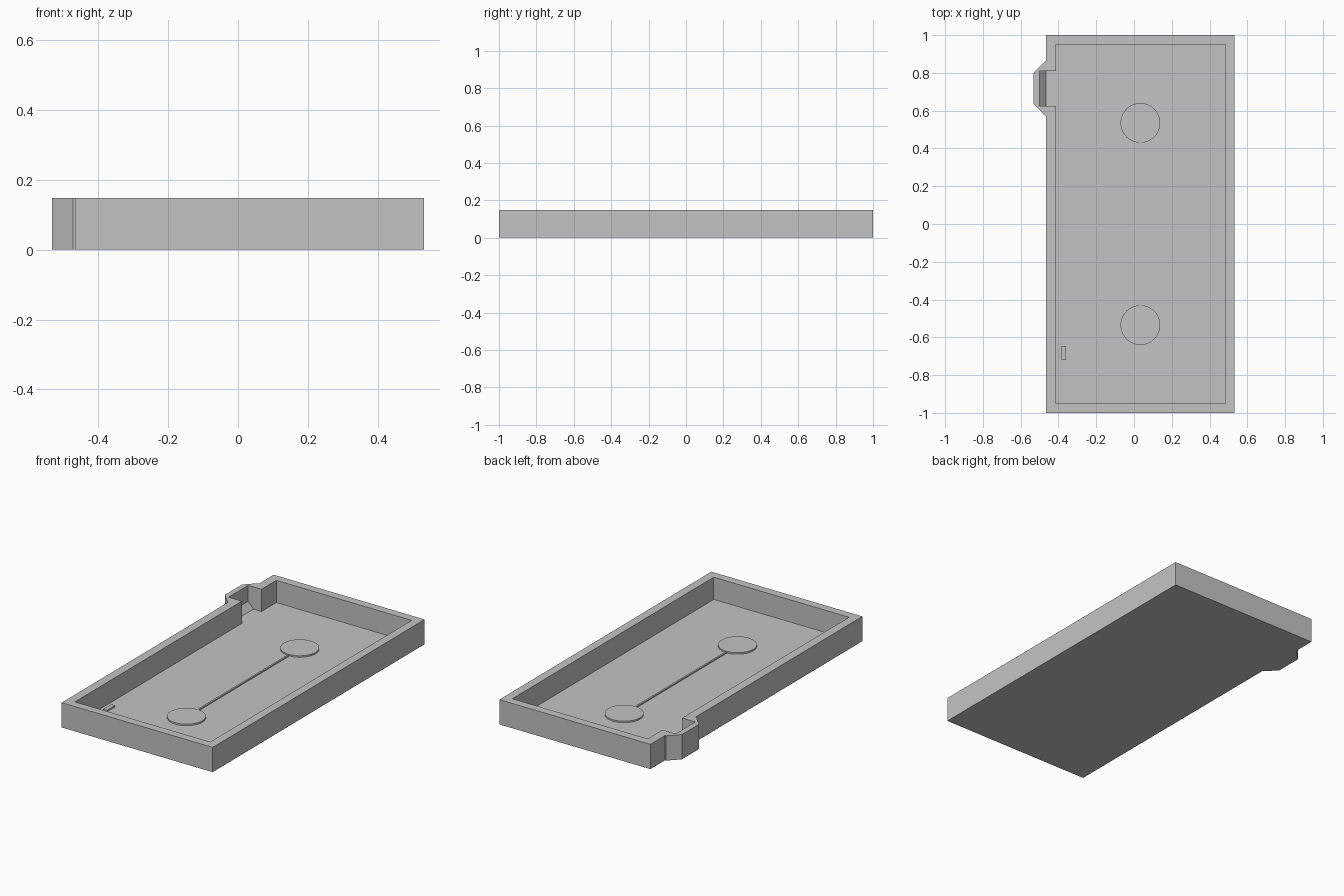
import bpy
import bmesh
from mathutils import Vector

cube = bpy.data.objects.get("Cube")
if cube:
    bpy.data.objects.remove(cube, do_unlink=True)

HEIGHT, FLOOR = 0.148, 0.015
MID_X = 0.034

grey = bpy.data.materials.new("plain grey")
grey.use_nodes = True
colour = (0.55, 0.55, 0.55, 1)
grey.diffuse_color = colour
grey.node_tree.nodes["Principled BSDF"].inputs["Base Color"].default_value = colour


def prism(name, points, push):
    """Extrude a closed outline of 3D points along a vector."""
    bm = bmesh.new()
    face = bm.faces.new([bm.verts.new(p) for p in points])
    new = bmesh.ops.extrude_face_region(bm, geom=[face], use_keep_orig=True)["geom"]
    verts = [g for g in new if isinstance(g, bmesh.types.BMVert)]
    bmesh.ops.translate(bm, verts=verts, vec=Vector(push))
    bmesh.ops.recalc_face_normals(bm, faces=bm.faces)
    mesh = bpy.data.meshes.new(name)
    bm.to_mesh(mesh)
    bm.free()
    mesh.materials.append(grey)
    obj = bpy.data.objects.new(name, mesh)
    bpy.context.collection.objects.link(obj)
    return obj


def plate(name, outline, bottom, top):
    return prism(name, [(x, y, bottom) for x, y in outline], (0, 0, top - bottom))


def box(name, x0, x1, y0, y1, bottom, top):
    return plate(name, [(x0, y0), (x1, y0), (x1, y1), (x0, y1)], bottom, top)


# Tray body with a chamfered bump on one long side
tray = plate("tray", [
    (-0.465, -1), (0.533, -1), (0.533, 1), (-0.465, 1),
    (-0.465, 0.862), (-0.472, 0.862), (-0.533, 0.8),
    (-0.533, 0.637), (-0.472, 0.575), (-0.465, 0.575)], 0, HEIGHT)

# Hollow out the inside, including the pocket in the bump
cutter = plate("cavity_cutter", [
    (-0.412, -0.95), (0.482, -0.95), (0.482, 0.95), (-0.412, 0.95),
    (-0.412, 0.81), (-0.5, 0.81), (-0.5, 0.625), (-0.412, 0.625)], FLOOR, HEIGHT + 0.1)
cutter.hide_render = True
cut = tray.modifiers.new("hollow", "BOOLEAN")
cut.operation, cut.solver, cut.object = "DIFFERENCE", "EXACT", cutter
hollow = bpy.data.meshes.new_from_object(
    tray.evaluated_get(bpy.context.evaluated_depsgraph_get()))
tray.modifiers.clear()
tray.data = hollow
bpy.data.objects.remove(cutter, do_unlink=True)

# Sloped ramp at the bottom of the pocket
prism("pocket_ramp", [(-0.5, 0.625, FLOOR), (-0.465, 0.625, FLOOR),
                      (-0.5, 0.625, 0.053)], (0, 0.185, 0))

# Two raised round pads joined by a thin rib
for name, y in (("front_pad", -0.535), ("back_pad", 0.535)):
    bpy.ops.mesh.primitive_cylinder_add(vertices=48, radius=0.105, depth=0.009,
                                        location=(MID_X, y, FLOOR + 0.0045))
    pad = bpy.context.object
    pad.name = name
    pad.data.materials.append(grey)
    bpy.ops.object.shade_smooth_by_angle()
box("connecting_rib", MID_X - 0.005, MID_X + 0.005, -0.44, 0.44, FLOOR, FLOOR + 0.007)

# Small raised tab on the floor near the front corner
box("corner_tab", -0.385, -0.36, -0.72, -0.645, FLOOR, FLOOR + 0.009)
